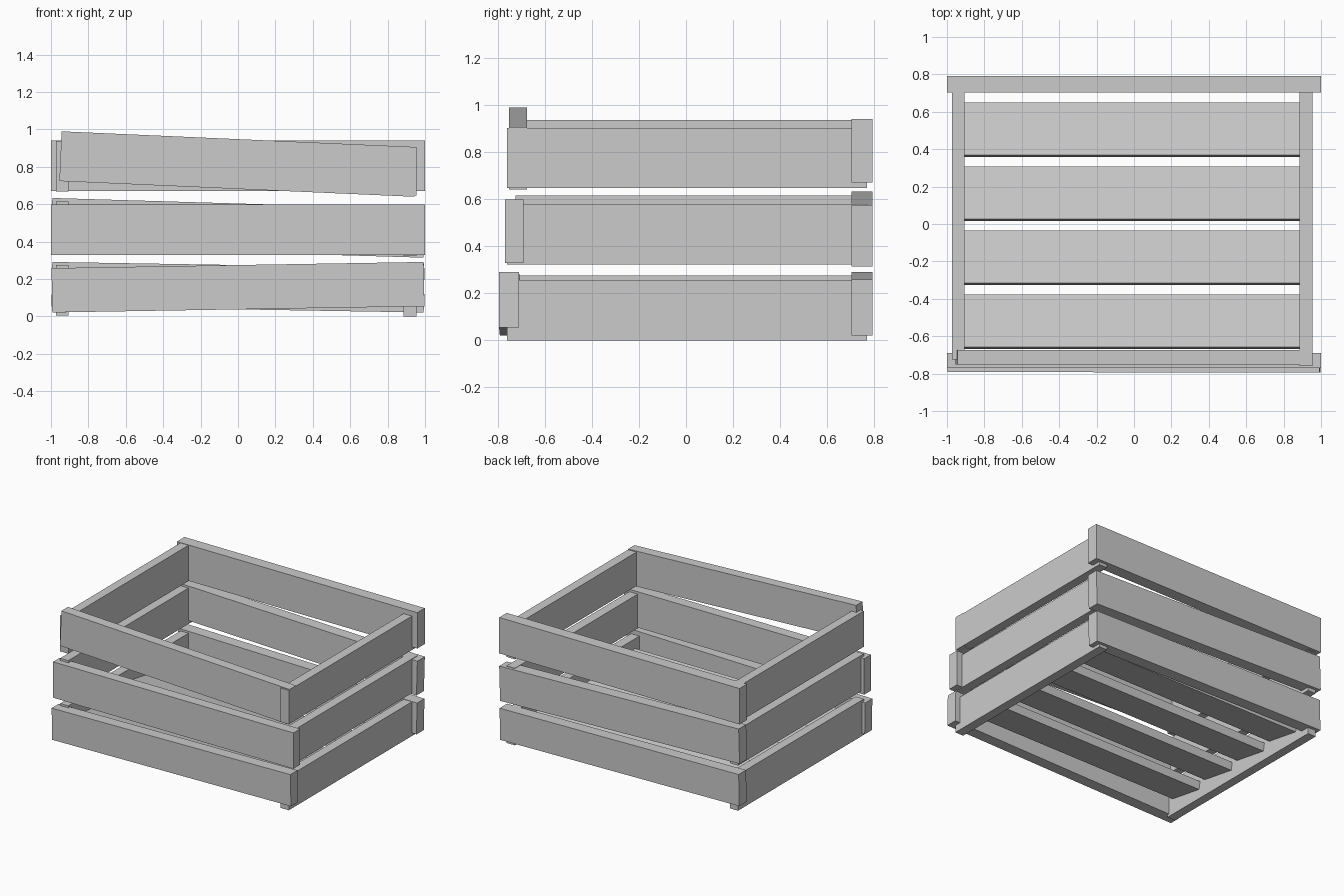
import bpy, math

if "Cube" in bpy.data.objects:
    bpy.data.objects.remove(bpy.data.objects["Cube"])


def plank(name, x, y, z, tilt=0.0, yaw=0.0, roll=0.0):
    """Box plank from (min, max) ranges, turned a few degrees about its centre."""
    bpy.ops.mesh.primitive_cube_add(size=1)
    ob = bpy.context.object
    ob.name = name
    size = [r[1] - r[0] for r in (x, y, z)]
    for v in ob.data.vertices:
        v.co = [c * s for c, s in zip(v.co, size)]
    ob.location = [(r[0] + r[1]) / 2 for r in (x, y, z)]
    ob.rotation_euler = [math.radians(a) for a in (roll, tilt, yaw)]
    return ob


# Front planks, nailed on slightly crooked
plank("front_plank_bottom", (-0.995, 0.995), (-0.793, -0.708), (0.038, 0.275), -0.95, -0.1)
plank("front_plank_middle", (-1, 1), (-0.77, -0.69), (0.328, 0.598))
plank("front_plank_top", (-0.95, 0.95), (-0.752, -0.675), (0.682, 0.948), 2.53)

# Back planks
plank("back_plank_bottom", (-0.995, 0.995), (0.704, 0.792), (0.038, 0.275), 0.95)
plank("back_plank_middle", (-0.997, 0.997), (0.703, 0.792), (0.344, 0.604), 1.7)
plank("back_plank_top", (-1, 1), (0.703, 0.792), (0.67, 0.94))

# Side planks
for level, z_right, z_left in (("bottom", (0, 0.257), (0.005, 0.275)),
                               ("middle", (0.323, 0.58), (0.345, 0.615)),
                               ("top", (0.647, 0.902), (0.667, 0.937))):
    plank("right_plank_" + level, (0.885, 0.955), (-0.76, 0.77), z_right)
    plank("left_plank_" + level, (-0.972, -0.905), (-0.725, 0.77), z_left)

# Floor slats
for i in range(4):
    y0 = -0.665 + i * 0.342
    plank("floor_slat_%d" % (i + 1), (-0.93, 0.91), (y0, y0 + 0.285), (0.10, 0.16), roll=-10)
